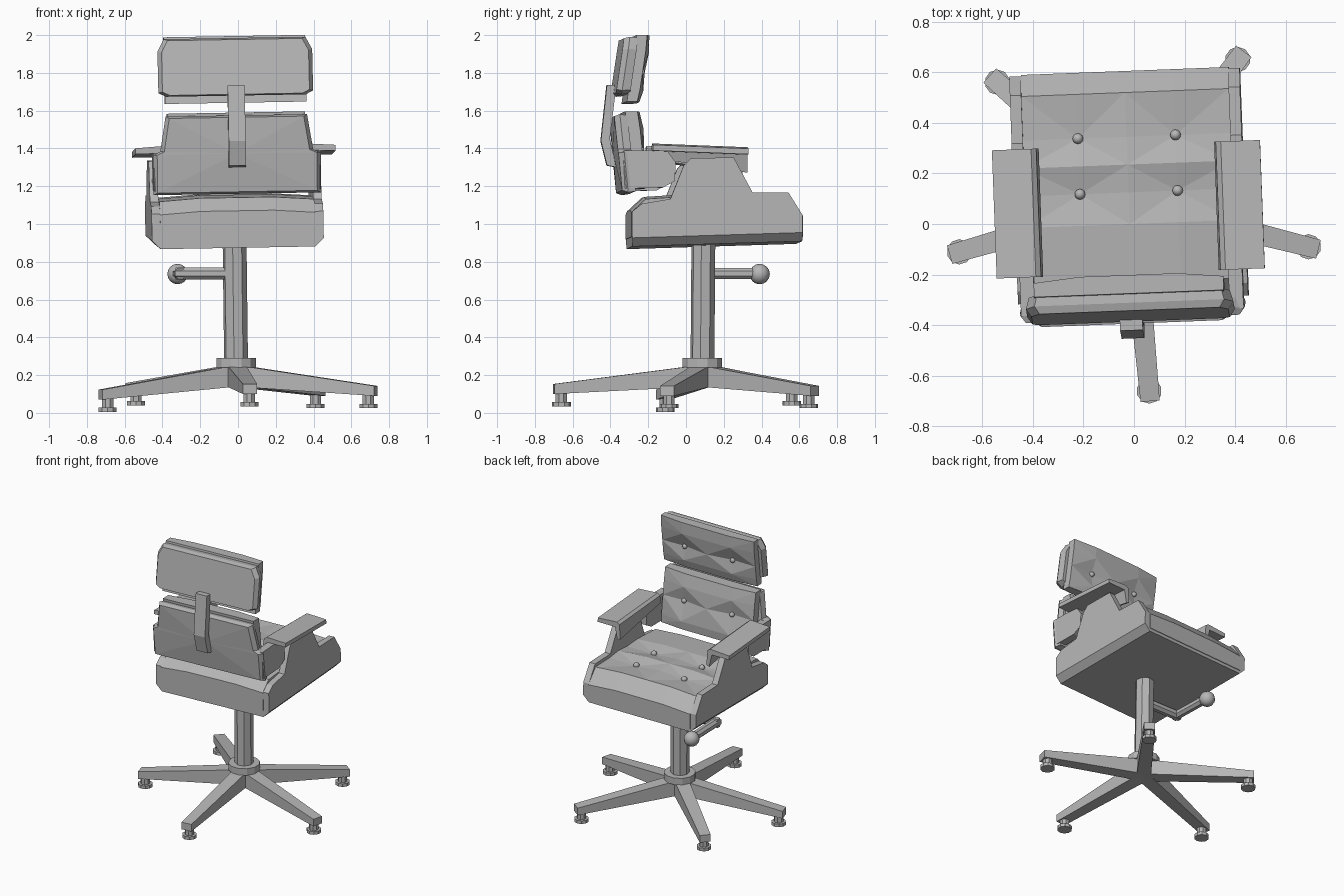
import bpy, bmesh, math
from mathutils import Vector, Matrix

cube = bpy.data.objects.get("Cube")
if cube:
    bpy.data.objects.remove(cube, do_unlink=True)

grey = bpy.data.materials.new("light_grey")
grey.use_nodes = True
GREY = (0.47, 0.47, 0.47, 1)
grey.diffuse_color = GREY
grey.node_tree.nodes["Principled BSDF"].inputs["Base Color"].default_value = GREY

# The seat and back are turned and rolled slightly on the column
PIVOT = Vector((-0.015, 0.09, 0.9))
TURN = (Matrix.Translation(PIVOT) @ Matrix.Rotation(math.radians(2.2), 4, 'Z')
        @ Matrix.Rotation(math.radians(-1), 4, 'Y') @ Matrix.Translation((0, -PIVOT.y, -PIVOT.z)))
FIXED = Matrix.Identity(4)


def finish(name, bm, matrix=FIXED, smooth=False):
    bmesh.ops.transform(bm, matrix=matrix, verts=bm.verts)
    bmesh.ops.recalc_face_normals(bm, faces=bm.faces)
    mesh = bpy.data.meshes.new(name)
    for face in bm.faces:
        face.smooth = smooth
    bm.to_mesh(mesh)
    bm.free()
    mesh.materials.append(grey)
    obj = bpy.data.objects.new(name, mesh)
    bpy.context.collection.objects.link(obj)
    return obj


def loft(name, rings, matrix=FIXED, poke=None):
    """Skin matching rings of points and cap both ends."""
    bm = bmesh.new()
    rows = [[bm.verts.new(p) for p in ring] for ring in rings]
    n = len(rows[0])
    for a, b in zip(rows, rows[1:]):
        for i in range(n):
            bm.faces.new((a[i], a[(i + 1) % n], b[(i + 1) % n], b[i]))
    if poke:
        tip = bm.verts.new(poke)
        for i in range(n):
            bm.faces.new((rows[0][i], rows[0][(i + 1) % n], tip))
    else:
        bm.faces.new(rows[0])
    bm.faces.new(rows[-1])
    return finish(name, bm, matrix)


def side_prism(name, profile, x0, x1, matrix=TURN):
    return loft(name, [[(x, y, z) for y, z in profile] for x in (x0, x1)], matrix)


def rod(name, start, end, radius, sides, end_radius=None):
    start, end = Vector(start), Vector(end)
    turn = (end - start).to_track_quat('Z', 'Y')
    angles = [math.tau * (i + 0.5) / sides for i in range(sides)]
    rings = [[p + turn @ Vector((r * math.cos(a), r * math.sin(a), 0)) for a in angles]
             for p, r in ((start, radius), (end, end_radius or radius))]
    return loft(name, rings)


def ball(name, centre, radius, matrix=FIXED):
    bm = bmesh.new()
    bmesh.ops.create_uvsphere(bm, u_segments=12, v_segments=8, radius=radius)
    bmesh.ops.translate(bm, verts=bm.verts, vec=centre)
    return finish(name, bm, matrix, smooth=True)


def cushion(name, xs, vs, height, base, place):
    """Quilted pad: triangulated grid raised by a height rule over a flat base."""
    bm = bmesh.new()
    grid = [[bm.verts.new(place(x, v, height(i, j))) for i, x in enumerate(xs)]
            for j, v in enumerate(vs)]
    low = [[bm.verts.new(place(x, v, base)) for x in xs] for v in vs]
    nx, nv = len(xs), len(vs)
    for j in range(nv - 1):
        for i in range(nx - 1):
            a, b, c, d = grid[j][i], grid[j][i + 1], grid[j + 1][i + 1], grid[j + 1][i]
            if (i + j) % 2:
                bm.faces.new((a, b, d))
                bm.faces.new((b, c, d))
            else:
                bm.faces.new((a, b, c))
                bm.faces.new((a, c, d))
            bm.faces.new((low[j][i], low[j + 1][i], low[j + 1][i + 1], low[j][i + 1]))
    rim = [(0, i) for i in range(nx)] + [(j, nx - 1) for j in range(1, nv)]
    rim += [(nv - 1, i) for i in range(nx - 2, -1, -1)] + [(j, 0) for j in range(nv - 2, 0, -1)]
    for (j, i), (l, k) in zip(rim, rim[1:] + rim[:1]):
        bm.faces.new((grid[j][i], grid[l][k], low[l][k], low[j][i]))
    return finish(name, bm, TURN)


# Star base: five tapered legs with glide feet
HUB = Vector((-0.01, 0.087, 0))
feet = [(-0.69, -0.11, 0.01), (0.69, -0.09, 0.03), (0.06, -0.66, 0.04),
        (-0.54, 0.56, 0.045), (0.41, 0.65, 0.03)]
for n, (x, y, z) in enumerate(feet, 1):
    out = (Vector((x, y, 0)) - HUB).normalized()
    side = Vector((-out.y, out.x, 0))
    tip = Vector((x, y, 0)) + out * 0.04
    rings = []
    for p, w, lo, hi in ((HUB, 0.05, 0.14, 0.255), (tip, 0.038, z + 0.06, z + 0.113)):
        rings.append([p + side * s * w + Vector((0, 0, h))
                      for s, h in ((-1, lo), (1, lo), (1, hi), (-1, hi))])
    loft(f"base_leg_{n}", rings)
    rod(f"foot_disc_{n}", (x, y, z - 0.005), (x, y, z + 0.018), 0.05, 10)
    rod(f"foot_stem_{n}", (x, y, z + 0.015), (x, y, z + 0.07), 0.032, 8)

# Column, collar and height lever
rod("hub_core", HUB + Vector((0, 0, 0.15)), HUB + Vector((0, 0, 0.26)), 0.065, 8)
rod("hub_collar", HUB + Vector((0, 0, 0.24)), HUB + Vector((0, 0, 0.29)), 0.108, 12)
rod("column", HUB + Vector((0, 0, 0.25)), (-0.018, 0.092, 0.9), 0.064, 8)
elbow = (-0.305, 0.085, 0.738)
rod("lever_arm", (-0.02, 0.085, 0.738), (-0.33, 0.085, 0.738), 0.034, 8)
rod("lever_handle", (elbow[0], 0.06, 0.738), (-0.315, 0.37, 0.738), 0.032, 8)
ball("lever_knob", (-0.32, 0.39, 0.735), 0.054)

# Seat shell: chamfered tray and two stepped side panels
loft("seat_tray", [[(-0.41, y, z), (0.41, y, z), (0.455, y, z + 0.045), (0.455, y, z + 0.07),
                    (-0.455, y, z + 0.07), (-0.455, y, z + 0.045)]
                   for y, z in ((-0.30, 0.874), (0.60, 0.902))], TURN)
panel = [(-0.30, 0.93), (0.60, 0.955), (0.60, 1.04), (0.525, 1.16), (0.335, 1.16),
         (0.235, 1.345), (0.01, 1.34), (-0.03, 1.30), (-0.10, 1.125), (-0.25, 1.10), (-0.30, 1.06)]
for label, s in (("left", 1), ("right", -1)):
    side_prism(f"{label}_side_panel", panel, s * 0.41, s * 0.455)
    # Arm pad with a flange that deepens toward the front
    rings = []
    for y, lift, drop in ((-0.195, 0.01, 0.05), (0.312, -0.01, 0.11)):
        section = [(0.53, 1.37), (0.53, 1.40), (0.375, 1.41), (0.355, 1.395),
                   (0.347, 1.395 - drop), (0.37, 1.385 - drop), (0.39, 1.37)]
        rings.append([(s * x, y, z + lift) for x, z in section])
    loft(f"{label}_arm_pad", rings, TURN)
    # Wing joining the back shell to the arm
    wing = [(-0.34, 1.18), (-0.35, 1.38), (-0.12, 1.385), (-0.072, 1.32), (-0.075, 1.22), (-0.14, 1.185)]
    side_prism(f"{label}_back_wing", wing, s * 0.385, s * 0.44)

# Seat cushion, with the button points pulled down
B = 0.193
seat_rows = [-0.305, -0.23, 0.0, 0.125, 0.235, 0.345, 0.52, 0.605]
row_height = [1.07, 1.14, 1.155, 1.15, 1.16, 1.15, 1.15, 1.05]


def seat_height(i, j):
    if i in (1, 3) and j in (3, 5):
        return 1.132
    return row_height[j] - (0.015 if i in (0, 4) else 0)


cushion("seat_cushion", [-0.41, -B, 0, B, 0.41], seat_rows, seat_height, 0.925,
        lambda x, v, w: (x, v, w))
for x in (-B, B):
    for y in (0.125, 0.345):
        ball("seat_button", (x, y, 1.138), 0.021, TURN)


# Back and headrest: leaning shell, quilted pad and two buttons each
def back_unit(name, outline, y0, v0, lean, depth, bulge, pad_w, rows, front):
    def place(x, v, w):
        return (x, y0 + lean * (v - v0) + w, v)
    mid = sum(v for _, v in outline) / len(outline)
    full = outline + [(-x, v) for x, v in reversed(outline)]
    rings = [[place(x * k, mid + (v - mid) * k, w) for x, v in full]
             for k, w in ((0.95, 0), (1, 0.03), (0.97, depth))]
    loft(f"{name}_shell", rings, TURN, poke=place(0, mid, -bulge))

    def height(i, j):
        if j in (0, len(rows) - 1):
            return front - (0.03 if i in (0, 4) else 0.012)
        if i in (0, 4):
            return front - 0.025
        return front - 0.03 if i in (1, 3) and j == 2 else front
    cushion(f"{name}_cushion", [-pad_w, -B, 0, B, pad_w], rows, height, depth - 0.01, place)
    for x in (-B, B):
        ball(f"{name}_button", place(x, rows[2], front - 0.025), 0.018, TURN)


back_unit("back", [(0.445, 1.16), (0.445, 1.37), (0.405, 1.39), (0.375, 1.575)],
          -0.375, 1.38, -0.1, 0.07, 0.012, 0.365, [1.19, 1.25, 1.39, 1.50, 1.59], 0.155)
back_unit("headrest", [(0.37, 1.68), (0.41, 1.70), (0.41, 1.92), (0.375, 1.985)],
          -0.385, 1.69, 0.15, 0.075, 0.0, 0.375, [1.642, 1.70, 1.80, 1.91, 1.995], 0.15)

# Bent spine linking the back to the headrest
spine = [(-0.42, 1.735), (-0.452, 1.44), (-0.42, 1.31), (-0.37, 1.30), (-0.405, 1.45), (-0.37, 1.735)]
side_prism("back_spine", spine, -0.045, 0.045)
